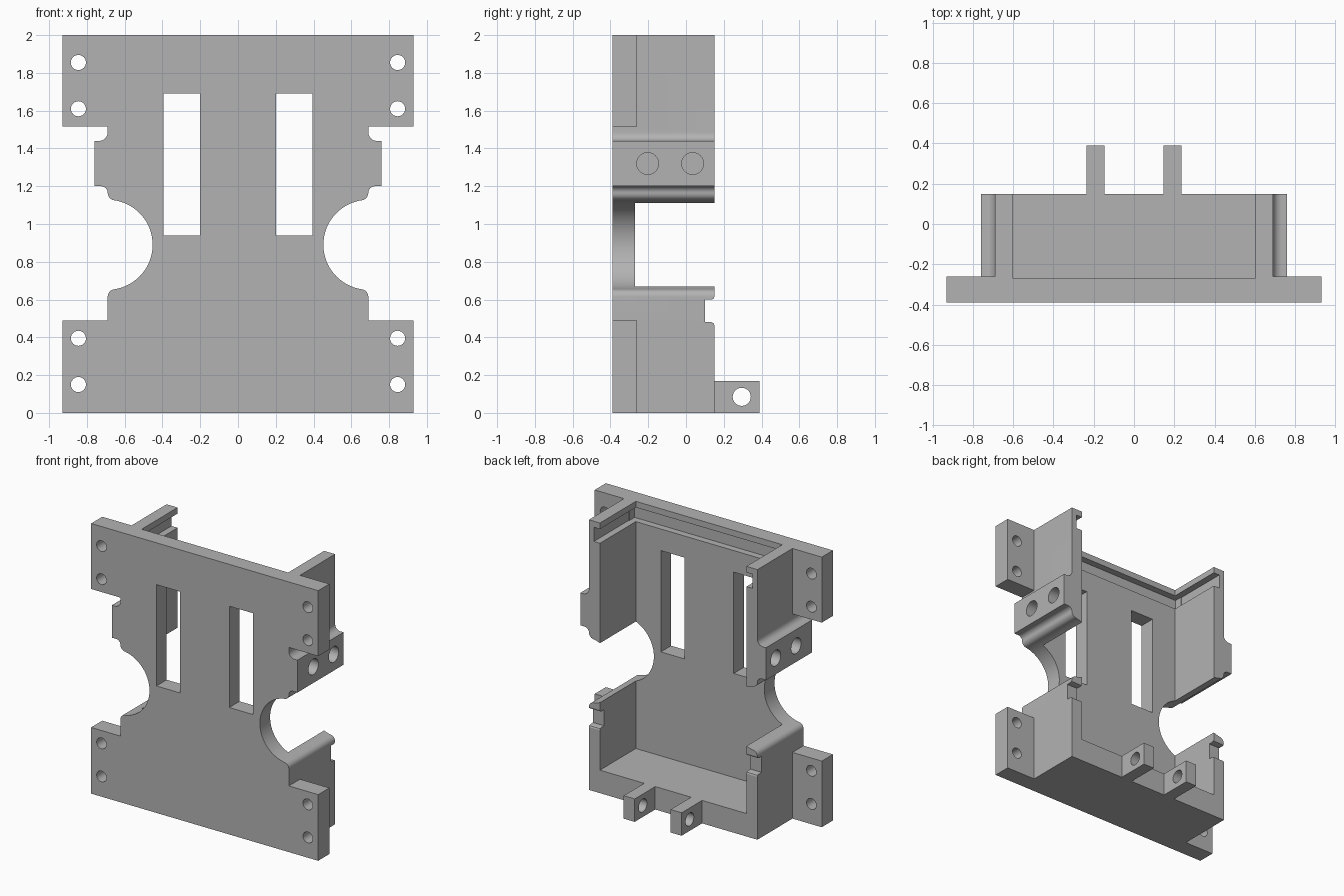
import bpy, bmesh
from math import cos, sin, radians
from mathutils import Vector

old = bpy.data.objects.get("Cube")
if old:
    bpy.data.objects.remove(old, do_unlink=True)

grey = bpy.data.materials.new("light_grey")
grey.use_nodes = True
grey.diffuse_color = (0.45, 0.45, 0.45, 1)
grey.node_tree.nodes["Principled BSDF"].inputs["Base Color"].default_value = (0.45, 0.45, 0.45, 1)


def prism(name, outline, axis, lo, hi):
    """Extrude an outline: axis 'y' takes (x, z) points, axis 'x' takes (y, z) points."""
    bm = bmesh.new()
    place = (lambda a, b: (a, lo, b)) if axis == "y" else (lambda a, b: (lo, a, b))
    face = bm.faces.new([bm.verts.new(place(a, b)) for a, b in outline])
    grown = bmesh.ops.extrude_face_region(bm, geom=[face])
    step = Vector((0, hi - lo, 0) if axis == "y" else (hi - lo, 0, 0))
    bmesh.ops.translate(bm, vec=step, verts=[g for g in grown["geom"] if isinstance(g, bmesh.types.BMVert)])
    bmesh.ops.recalc_face_normals(bm, faces=bm.faces)
    mesh = bpy.data.meshes.new(name)
    bm.to_mesh(mesh)
    bm.free()
    mesh.materials.append(grey)
    obj = bpy.data.objects.new(name, mesh)
    bpy.context.collection.objects.link(obj)
    return obj


def box(name, x0, x1, y0, y1, z0, z1):
    return prism(name, [(x0, z0), (x1, z0), (x1, z1), (x0, z1)], "y", y0, y1)


def arc(cx, cz, r, start, end, n):
    angles = [radians(start + (end - start) * i / n) for i in range(n + 1)]
    return [(cx + r * cos(a), cz + r * sin(a)) for a in angles]


def combine(target, tool, operation):
    mod = target.modifiers.new(operation.lower(), "BOOLEAN")
    mod.operation, mod.solver, mod.object = operation, "EXACT", tool
    bpy.context.view_layer.objects.active = target
    bpy.ops.object.modifier_apply(modifier=mod.name)
    bpy.data.objects.remove(tool, do_unlink=True)


FRONT, FLOOR, BACK = -0.39, -0.27, 0.15

# Body silhouette: right half with scoop and side tab, then mirrored
half = [(0.69, 0)]
half += arc(0.65, 0.615, 0.04, 0, 90, 8)
half += arc(0.69, 0.89, 0.238, 260.3, 99.7, 36)[1:-1]
half += arc(0.65, 1.165, 0.04, 270, 360, 8)
half += arc(0.725, 1.165, 0.035, 180, 90, 8)[1:]
half += [(0.76, 1.2), (0.76, 1.44)]
half += arc(0.735, 1.485, 0.045, 270, 180, 8)
half += [(0.69, 2)]
body = prism("bracket_body", half + [(-x, z) for x, z in reversed(half)], "y", FRONT, BACK)

# Tray cavity, open at the top and back, and the panel groove near the top
combine(body, box("cavity", -0.6, 0.6, FLOOR, 0.5, 0.17, 2.2), "DIFFERENCE")
combine(body, box("groove", -0.65, 0.65, FLOOR - 0.05, 0.5, 1.85, 1.955), "DIFFERENCE")

# Notch in the back edge of the lower side walls
notch = [(0.10, 0.48), (0.135, 0.48), (0.146, 0.475), (0.15, 0.465), (0.2, 0.465),
         (0.2, 0.615), (0.15, 0.615), (0.146, 0.604), (0.135, 0.60), (0.10, 0.60)]
combine(body, prism("notch", notch, "x", -1, 1), "DIFFERENCE")

for s in (-1, 1):
    # Mounting flanges with screw holes
    for z0, z1, holes in ((0, 0.49, (0.15, 0.395)), (1.515, 2, (1.61, 1.855))):
        x0, x1 = sorted((s * 0.645, s * 0.93))
        combine(body, box("flange", x0, x1, FRONT, -0.26, z0, z1), "UNION")
        for z in holes:
            hole = prism("screw_hole", arc(s * 0.845, z, 0.04, 0, 345, 23), "y", -0.6, 0)
            combine(body, hole, "DIFFERENCE")
    # Window slots
    x0, x1 = sorted((s * 0.202, s * 0.395))
    combine(body, box("slot", x0, x1, -0.6, 0, 0.94, 1.69), "DIFFERENCE")
    # Blind holes in the side tabs
    for y in (-0.203, 0.035):
        x0, x1 = sorted((s * 0.64, s * 0.9))
        combine(body, prism("tab_hole", arc(y, 1.32, 0.058, 0, 345, 23), "x", x0, x1), "DIFFERENCE")
    # Hinge lugs on the bottom wall
    lug = box("lug", s * 0.192 - 0.045, s * 0.192 + 0.045, 0.08, 0.39, 0, 0.17)
    combine(body, lug, "UNION")
    pin = prism("pin_hole", arc(0.295, 0.085, 0.048, 0, 345, 23), "x", s * 0.192 - 0.1, s * 0.192 + 0.1)
    combine(body, pin, "DIFFERENCE")

# Smooth the rounded parts only
bpy.ops.object.select_all(action="DESELECT")
body.select_set(True)
bpy.context.view_layer.objects.active = body
bpy.ops.object.shade_smooth_by_angle(angle=radians(30))
